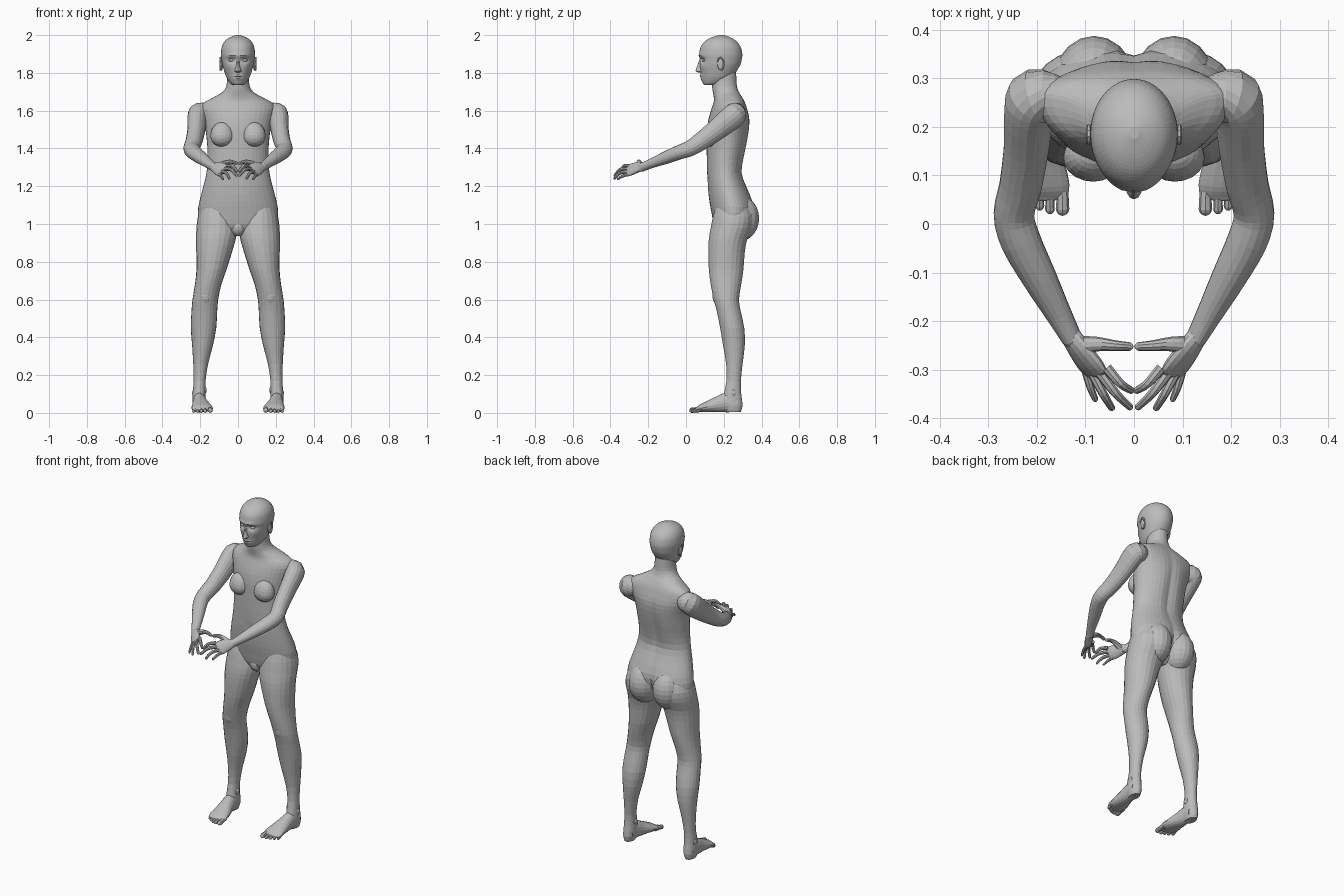
import bpy, bmesh, math
from mathutils import Vector, Matrix

skin = bpy.data.materials.new("plain_grey")
skin.diffuse_color = (0.5, 0.5, 0.5, 1)


def smooth_rows(rows, k):
    """Catmull-Rom interpolation of number rows, k steps per span."""
    out = []
    for i in range(len(rows) - 1):
        p0, p1, p2, p3 = (rows[min(max(i + j, 0), len(rows) - 1)] for j in (-1, 0, 1, 2))
        for s in range(k):
            t = s / k
            out.append([0.5 * (2 * b + (c - a) * t + (2 * a - 5 * b + 4 * c - d) * t * t
                               + (3 * b - a - 3 * c + d) * t ** 3)
                        for a, b, c, d in zip(p0, p1, p2, p3)])
    return out + [list(rows[-1])]


def finish(name, bm, mirror):
    bmesh.ops.recalc_face_normals(bm, faces=bm.faces)
    me = bpy.data.meshes.new(name)
    bm.to_mesh(me)
    bm.free()
    me.materials.append(skin)
    ob = bpy.data.objects.new(name, me)
    bpy.context.collection.objects.link(ob)
    if mirror:
        m = ob.modifiers.new("mirror", 'MIRROR')
        m.use_mirror_merge = False
    return ob


def loft(name, rings, mirror=False):
    bm = bmesh.new()
    vs = [[bm.verts.new(p) for p in r] for r in rings]
    n = len(rings[0])
    for a, b in zip(vs, vs[1:]):
        for i in range(n):
            bm.faces.new((a[i], a[(i + 1) % n], b[(i + 1) % n], b[i]))
    bm.faces.new(vs[0])
    bm.faces.new(vs[-1])
    return finish(name, bm, mirror)


def stack(name, rows, n, k, shape=None, mirror=False):
    """Horizontal rings: z, x_left, x_right, y_front, y_back, y_widest."""
    rings = []
    for z, x0, x1, yf, yb, yc in smooth_rows(rows, k):
        ring = []
        for i in range(n):
            a = 2 * math.pi * i / n
            c, s = math.cos(a), math.sin(a)
            p = Vector(((x0 + x1) / 2 + (x1 - x0) / 2 * c,
                        yc + s * (yb - yc if s > 0 else yc - yf), z))
            if shape:
                shape(p, s)
            ring.append(p)
        rings.append(ring)
    return loft(name, rings, mirror)


def tube(name, rows, hint, n=12, k=3, tip=True, mirror=True):
    """Rounded limb along a path: x, y, z, radius along hint, radius across."""
    pts = smooth_rows(rows, k)
    if tip:
        d = (Vector(pts[-1][:3]) - Vector(pts[-2][:3])).normalized()
        x, y, z, ra, rb = pts[-1]
        for f, g in ((0.5, 0.85), (0.85, 0.5), (1.0, 0.15)):
            q = Vector((x, y, z)) + d * min(ra, rb) * f
            pts.append([*q, ra * g, rb * g])
    rings = []
    for i, (x, y, z, ra, rb) in enumerate(pts):
        t = (Vector(pts[min(i + 1, len(pts) - 1)][:3]) - Vector(pts[max(i - 1, 0)][:3])).normalized()
        u = Vector(hint)
        u = (u - t * u.dot(t)).normalized()
        v = t.cross(u)
        rings.append([Vector((x, y, z)) + u * ra * math.cos(2 * math.pi * j / n)
                      + v * rb * math.sin(2 * math.pi * j / n) for j in range(n)])
    return loft(name, rings, mirror)


def ball(name, c, r, u=18, v=12, mirror=True, tilt=0, stretch=1.0):
    bm = bmesh.new()
    bmesh.ops.create_uvsphere(bm, u_segments=u, v_segments=v, radius=1)
    for p in bm.verts:
        if p.co.z > 0:
            p.co.z *= stretch
    bm.transform(Matrix.Translation(c) @ Matrix.Rotation(tilt, 4, 'X') @ Matrix.Diagonal((*r, 1)))
    return finish(name, bm, mirror)


def bump(p, x, z, sx, sz):
    return math.exp(-((abs(p.x) - x) / sx) ** 2 - ((p.z - z) / sz) ** 2)


# Torso and neck, with spine groove, buttock cleft and navel
def torso_shape(p, s):
    if s > 0:
        p.y -= s * 0.013 * bump(p, 0, 1.38, 0.03, 0.2) + s * 0.03 * bump(p, 0, 1.0, 0.03, 0.1)
    else:
        p.y += 0.012 * bump(p, 0, 1.22, 0.015, 0.015)


torso = [(.94, .05, .18, .28, .23), (.965, .11, .162, .32, .23), (1.0, .195, .147, .345, .24),
         (1.06, .212, .135, .362, .25), (1.12, .204, .124, .355, .24), (1.2, .183, .115, .322, .22),
         (1.27, .167, .112, .299, .21), (1.34, .161, .11, .308, .21), (1.42, .163, .11, .325, .22),
         (1.5, .172, .112, .338, .23), (1.56, .188, .12, .338, .25), (1.61, .2, .135, .325, .26),
         (1.64, .185, .145, .315, .26), (1.66, .15, .148, .305, .255), (1.68, .112, .146, .293, .24),
         (1.70, .08, .142, .28, .22), (1.73, .062, .138, .27, .205), (1.77, .057, .14, .267, .2),
         (1.81, .055, .145, .265, .2)]
stack("torso", [(z, -w, w, f, b, c) for z, w, f, b, c in torso], 40, 2, torso_shape)


# Head with eye sockets, brow, cheeks, lips and chin
def head_shape(p, s):
    if s < 0:
        p.y += -s * (0.014 * bump(p, .034, 1.868, .02, .014) - 0.006 * bump(p, .03, 1.892, .03, .01)
                     - 0.004 * bump(p, .05, 1.83, .02, .02) - 0.008 * bump(p, 0, 1.782, .022, .006)
                     - 0.007 * bump(p, 0, 1.768, .02, .006) + 0.004 * bump(p, 0, 1.775, .03, .003))


head = [(1.735, .022, .105, .16, .13), (1.743, .038, .09, .2, .15), (1.77, .058, .082, .235, .17),
        (1.80, .07, .077, .262, .18), (1.84, .082, .073, .286, .185), (1.87, .087, .073, .295, .185),
        (1.90, .09, .07, .298, .185), (1.94, .085, .079, .288, .185), (1.97, .068, .103, .264, .185),
        (1.988, .043, .135, .235, .187), (2.0, .01, .175, .2, .188)]
stack("head", [(z, -w, w, f, b, c) for z, w, f, b, c in head], 48, 4, head_shape)

# Nose, eyes, ears
stack("nose", [(1.803, -.012, .012, .062, .1, .085), (1.808, -.018, .018, .052, .1, .08),
               (1.818, -.016, .016, .052, .1, .08), (1.845, -.009, .009, .062, .1, .08),
               (1.878, -.01, .01, .074, .1, .085)], 12, 2)
ball("eye", (.034, .097, 1.867), (.016, .012, .009), 12, 8)
ball("ear", (.088, .183, 1.845), (.009, .017, .034), 14, 10, tilt=.15)
rim = [(.093, .183 + .018 * math.cos(a), 1.848 + .033 * math.sin(a), .005, .005)
       for a in [math.radians(-100 + 28 * i) for i in range(10)]]
tube("ear_rim", rim, (1, 0, 0), 6, 1)

# Chest, buttocks and lower abdomen mound
ball("breast", (.084, .137, 1.465), (.062, .05, .056), 20, 14, stretch=1.35, tilt=-.12)
ball("buttock", (.082, .275, 1.03), (.09, .112, .125), 20, 14)
ball("pubic_mound", (0, .19, .985), (.045, .045, .05), 14, 10, mirror=False)
tube("collarbone", [(.015, .152, 1.625, .008, .008), (.08, .165, 1.632, .008, .008),
                    (.15, .215, 1.635, .008, .008)], (0, 0, 1), 8)

# Legs
legs = [(1.1, .04, .19, .16, .33), (1.04, .015, .212, .142, .355), (.98, .004, .22, .13, .35),
        (.92, .012, .222, .12, .325), (.85, .032, .221, .117, .312), (.76, .06, .22, .12, .305),
        (.68, .088, .228, .13, .293), (.6, .105, .241, .146, .281), (.54, .11, .246, .162, .29),
        (.45, .115, .25, .18, .309), (.36, .132, .243, .195, .312), (.26, .158, .237, .212, .3),
        (.17, .172, .235, .214, .291), (.1, .171, .24, .2, .293), (.04, .172, .242, .195, .3),
        (.005, .182, .234, .21, .29)]
stack("leg", [(z, a, b, f, k, (f + k) / 2) for z, a, b, f, k in legs], 22, 2, mirror=True)
ball("kneecap", (.172, .17, .62), (.035, .03, .05), 12, 8)
ball("inner_ankle", (.177, .245, .12), (.012, .018, .02), 10, 8)
ball("outer_ankle", (.232, .25, .105), (.012, .018, .02), 10, 8)

# Feet and toes
feet = [(.207, .27, .045, .034, .043), (.205, .22, .055, .036, .053), (.2, .17, .045, .042, .043),
        (.194, .12, .034, .052, .031), (.19, .08, .025, .057, .021), (.19, .06, .018, .054, .013)]
tube("foot", feet, (1, 0, 0), 18)
toes = [(.147, .031, .014), (.173, .03, .010), (.194, .037, .0095), (.214, .047, .009), (.234, .06, .0085)]
for x, y, r in toes:
    cx = .19 + (x - .19) * .9
    tube("toe", [(cx, .085, .02, r, r), (x, y + .025, .018, r * .9, r * .9),
                 (x, y, r, r, r)], (1, 0, 0), 8, 2)

# Arms
arms = [(.15, .262, 1.585, .04, .05), (.2, .262, 1.582, .058, .062), (.215, .235, 1.558, .052, .064),
        (.221, .16, 1.497, .047, .056), (.233, .08, 1.438, .044, .048), (.247, .02, 1.4, .042, .042),
        (.233, -.035, 1.38, .042, .038), (.195, -.11, 1.35, .036, .033), (.155, -.185, 1.32, .027, .025),
        (.128, -.235, 1.3, .021, .024)]
tube("arm", arms, (1, .3, 0), 18)

# Palm, fingers and thumb
across = (-.7, -.1, .7)
tube("palm", [(.13, -.23, 1.302, .023, .02), (.112, -.258, 1.298, .033, .018),
              (.093, -.285, 1.29, .039, .016), (.08, -.304, 1.283, .038, .012)], across, 14)
fingers = [("index_finger", (.056, -.296, 1.308), (.028, -.328, 1.306), (.006, -.342, 1.28), .0095),
           ("middle_finger", (.07, -.306, 1.292), (.038, -.348, 1.288), (.009, -.376, 1.258), .0095),
           ("ring_finger", (.085, -.308, 1.277), (.063, -.35, 1.27), (.046, -.378, 1.242), .009),
           ("little_finger", (.1, -.298, 1.264), (.09, -.335, 1.254), (.08, -.36, 1.238), .008)]
for name, a, b, c, r in fingers:
    tube(name, [(*a, r * 1.15, r * 1.15), (*b, r, r), (*c, r * .8, r * .8)], across, 8, 4)
tube("thumb", [(.108, -.25, 1.305, .02, .018), (.075, -.247, 1.322, .015, .014),
               (.04, -.25, 1.33, .011, .011), (.01, -.252, 1.322, .009, .009)], (0, 1, 0), 10, 3)
